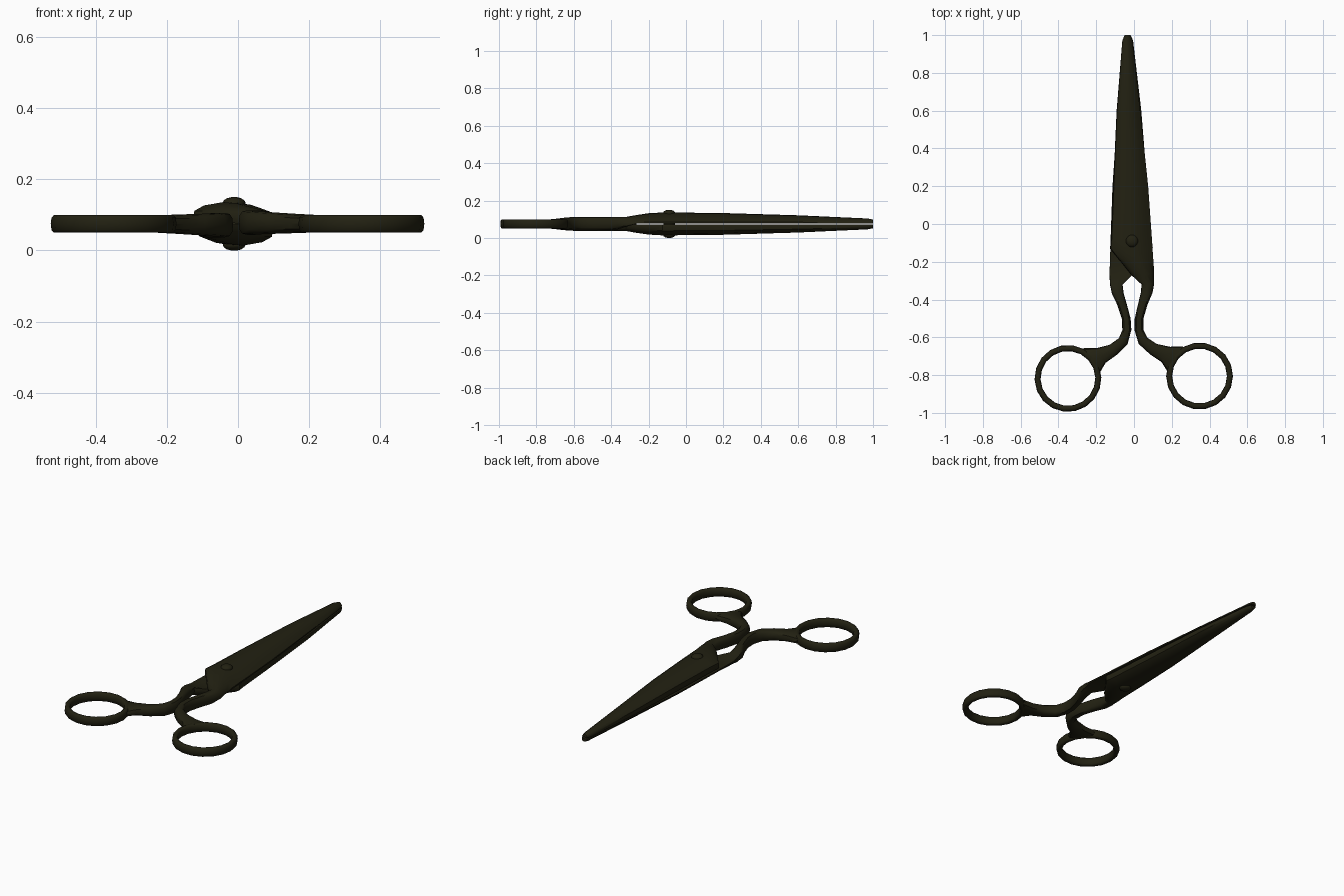
import bpy, bmesh, math
from mathutils import Vector

if "Cube" in bpy.data.objects:
    bpy.data.objects.remove(bpy.data.objects["Cube"])

ZC = 0.075  # mid-height of the scissors

metal = bpy.data.materials.new("dark olive metal")
metal.diffuse_color = (0.016, 0.015, 0.006, 1)
metal.use_nodes = True
metal.node_tree.nodes["Principled BSDF"].inputs["Base Color"].default_value = metal.diffuse_color


def finish(name, bm, angle=40):
    bmesh.ops.recalc_face_normals(bm, faces=bm.faces)
    me = bpy.data.meshes.new(name)
    bm.to_mesh(me)
    bm.free()
    ob = bpy.data.objects.new(name, me)
    bpy.context.collection.objects.link(ob)
    me.materials.append(metal)
    bpy.ops.object.select_all(action='DESELECT')
    ob.select_set(True)
    bpy.context.view_layer.objects.active = ob
    bpy.ops.object.shade_smooth_by_angle(angle=math.radians(angle))
    return ob


def skin(bm, loops, closed=False):
    """Join equal-length vertex loops with quads."""
    rows = [[bm.verts.new(p) for p in loop] for loop in loops]
    n = len(rows[0])
    pairs = list(zip(rows, rows[1:])) + ([(rows[-1], rows[0])] if closed else [])
    for r, s in pairs:
        for i in range(n):
            j = (i + 1) % n
            bm.faces.new((r[i], r[j], s[j], s[i]))
    if not closed:
        bm.faces.new(rows[0])
        bm.faces.new(rows[-1])


def flip(p):
    """Opposite half: reflect over the slightly tilted centre line, turn over in z."""
    o = Vector((-0.016, 0))
    d = Vector((-0.018, 1)).normalized()
    v = Vector((p[0], p[1])) - o
    q = o + 2 * v.dot(d) * d - v
    return (q.x, q.y, 2 * ZC - p[2])


# cross-sections as (position across, height): ground blade and oval shank
BLADE = [(0, .2), (.02, .58), (.14, .84), (.38, 1), (.62, .93), (.85, .55),
         (1, .14), (1, 0), (.75, .06), (.5, .1), (.25, .06), (.02, 0)]
OVAL = []
for i in range(12):
    a = math.pi - i * math.pi / 6
    c, s = math.cos(a), math.sin(a)
    OVAL.append((.5 + .5 * math.copysign(abs(c) ** .75, c),
                 .5 + .5 * math.copysign(abs(s) ** .75, s)))

# left edge x,y / right edge x,y / bottom z, top z / 0 = blade, 1 = shank
STATIONS = [
    (-.050, 1.0, -.018, 1.0, .078, .098, 0),
    (-.062, .97, -.008, .97, .078, .104, 0),
    (-.092, .60, .033, .60, .078, .121, 0),
    (-.110, .20, .075, .20, .078, .133, 0),
    (-.122, -.08, .095, -.08, .078, .136, 0),
    (-.127, -.13, .098, -.13, .078, .136, 0),
    (-.070, -.20, .103, -.20, .078, .132, 0),
    (-.012, -.272, .107, -.26, .076, .122, .1),
    (.040, -.320, .107, -.315, .058, .113, .6),
    (.036, -.365, .098, -.365, .046, .113, 1),
    (.020, -.430, .072, -.425, .044, .113, 1),
    (.004, -.500, .050, -.500, .044, .113, 1),
    (.002, -.560, .050, -.560, .044, .113, 1),
    (.025, -.635, .070, -.602, .045, .111, 1),
    (.085, -.690, .120, -.635, .047, .107, 1),
    (.145, -.730, .190, -.650, .049, .103, 1),
    (.183, -.790, .260, -.648, .051, .100, 1),
]


def half(name, fn):
    # blade and shank in one loft
    loops = []
    for ax, ay, bx, by, z0, z1, k in STATIONS:
        loop = []
        for (t0, f0), (t1, f1) in zip(BLADE, OVAL):
            t, f = t0 + (t1 - t0) * k, f0 + (f1 - f0) * k
            loop.append(fn((ax + (bx - ax) * t, ay + (by - ay) * t, z0 + (z1 - z0) * f)))
        loops.append(loop)
    bm = bmesh.new()
    skin(bm, loops)
    finish(name + "_blade_and_shank", bm)

    # finger ring with a rounded, upright section
    loops = []
    for i in range(18):
        a = 2 * math.pi * i / 18
        loop = []
        for j in range(10):
            b = 2 * math.pi * j / 10
            c, s = math.cos(b), math.sin(b)
            r = .161 + .016 * math.copysign(abs(c) ** .7, c)
            z = ZC + .0255 * math.copysign(abs(s) ** .7, s)
            loop.append(fn((.347 + r * math.cos(a), -.805 + r * math.sin(a), z)))
        loops.append(loop)
    bm = bmesh.new()
    skin(bm, loops, closed=True)
    finish(name + "_finger_ring", bm, 60)


half("upper", lambda p: p)
half("lower", flip)

# pivot screw with a domed head on both sides
profile = [(.008, .150), (.020, .147), (.029, .141), (.032, .135), (.031, .126)]
profile += [(r, 2 * ZC - z) for r, z in reversed(profile)]
bm = bmesh.new()
skin(bm, [[(-.011 + r * math.cos(2 * math.pi * i / 20),
            -.09 + r * math.sin(2 * math.pi * i / 20), z) for i in range(20)]
          for r, z in profile])
finish("pivot_screw", bm)
